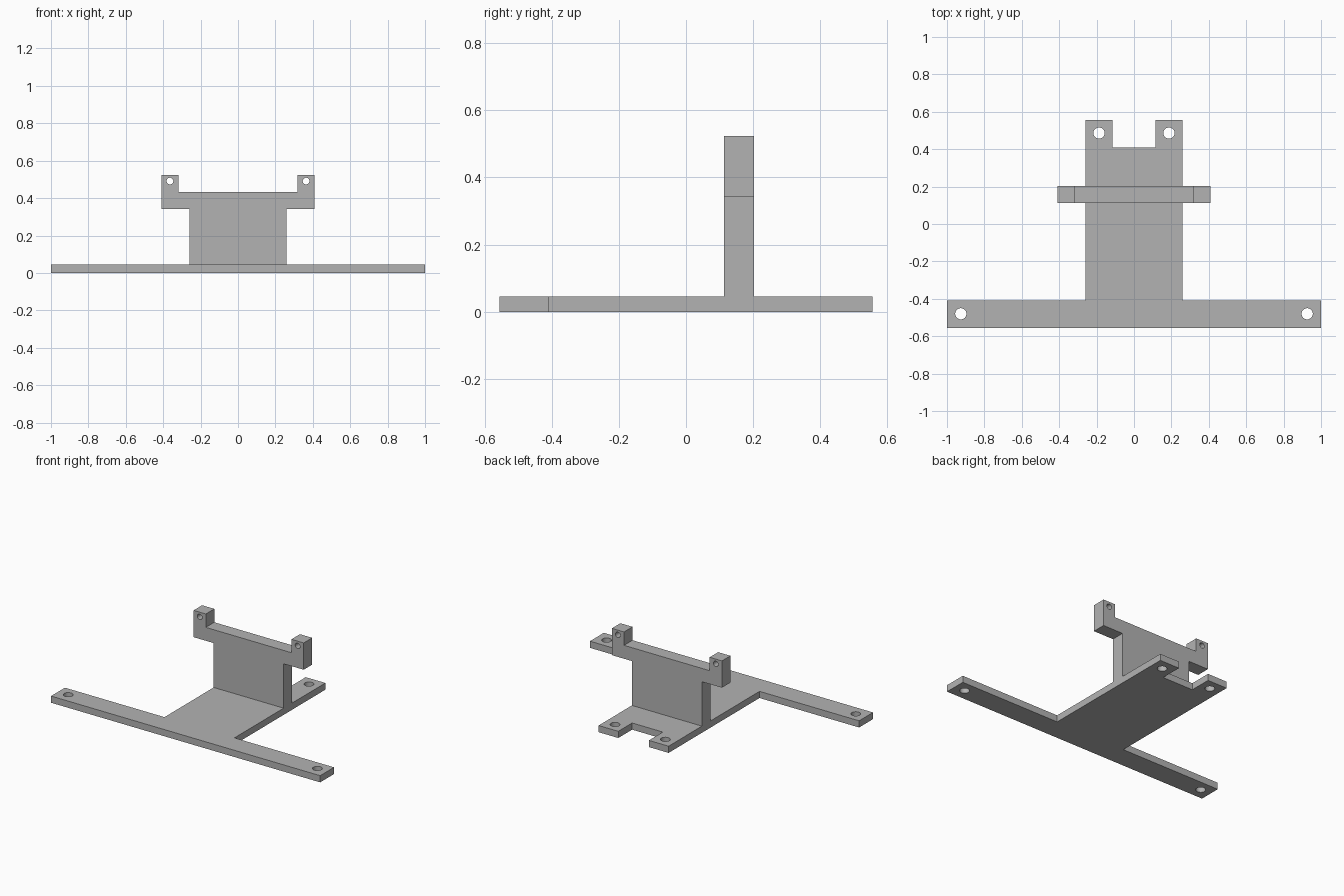
import bpy
import bmesh
from math import radians
from mathutils import Matrix

cube = bpy.data.objects.get("Cube")
if cube:
    bpy.data.objects.remove(cube, do_unlink=True)

grey = bpy.data.materials.new("plain grey")
grey.use_nodes = True
colour = (0.45, 0.45, 0.45, 1)
grey.diffuse_color = colour
grey.node_tree.nodes["Principled BSDF"].inputs["Base Color"].default_value = colour


def link_mesh(name, bm):
    bmesh.ops.recalc_face_normals(bm, faces=bm.faces)
    mesh = bpy.data.meshes.new(name)
    bm.to_mesh(mesh)
    bm.free()
    mesh.materials.append(grey)
    obj = bpy.data.objects.new(name, mesh)
    bpy.context.collection.objects.link(obj)
    return obj


def drilled_plate(name, half, depth, holes, radius, frame):
    """Extrude a mirrored half outline, drill mirrored holes, place with frame."""
    outline = half + [(-x, y) for x, y in reversed(half)]
    bm = bmesh.new()
    face = bm.faces.new([bm.verts.new((x, y, 0)) for x, y in outline])
    top = bmesh.ops.extrude_face_region(bm, geom=[face])["geom"]
    bmesh.ops.translate(bm, vec=(0, 0, depth),
                        verts=[v for v in top if isinstance(v, bmesh.types.BMVert)])
    plate = link_mesh(name, bm)

    bm = bmesh.new()
    for x, y in holes:
        for side in (-1, 1):
            bmesh.ops.create_cone(bm, cap_ends=True, segments=32, radius1=radius,
                                  radius2=radius, depth=depth * 3,
                                  matrix=Matrix.Translation((side * x, y, depth / 2)))
    drill = link_mesh(name + "_drill", bm)

    cut = plate.modifiers.new("holes", "BOOLEAN")
    cut.operation = "DIFFERENCE"
    cut.solver = "EXACT"
    cut.object = drill
    bpy.context.view_layer.objects.active = plate
    bpy.ops.object.select_all(action="DESELECT")
    plate.select_set(True)
    bpy.ops.object.modifier_apply(modifier=cut.name)
    bpy.data.objects.remove(drill, do_unlink=True)
    bpy.ops.object.shade_smooth_by_angle(angle=radians(30))
    plate.data.transform(frame)
    return plate


# T-shaped base with a wide front bar and a notched rear end
thickness = 0.045
base = [(1, -0.556), (1, -0.409), (0.26, -0.409), (0.26, 0.556),
        (0.114, 0.556), (0.114, 0.409)]
drilled_plate("base_plate", base, thickness, [(0.926, -0.48), (0.187, 0.486)],
              0.03, Matrix.Identity(4))

# Upright wall with shoulders and two drilled ears
wall = [(0.26, thickness), (0.26, 0.343), (0.409, 0.343), (0.409, 0.523),
        (0.318, 0.523), (0.318, 0.433)]
stand = Matrix.Translation((0, 0.203, 0)) @ Matrix.Rotation(radians(90), 4, "X")
drilled_plate("upright_wall", wall, 0.09, [(0.364, 0.491)], 0.018, stand)
